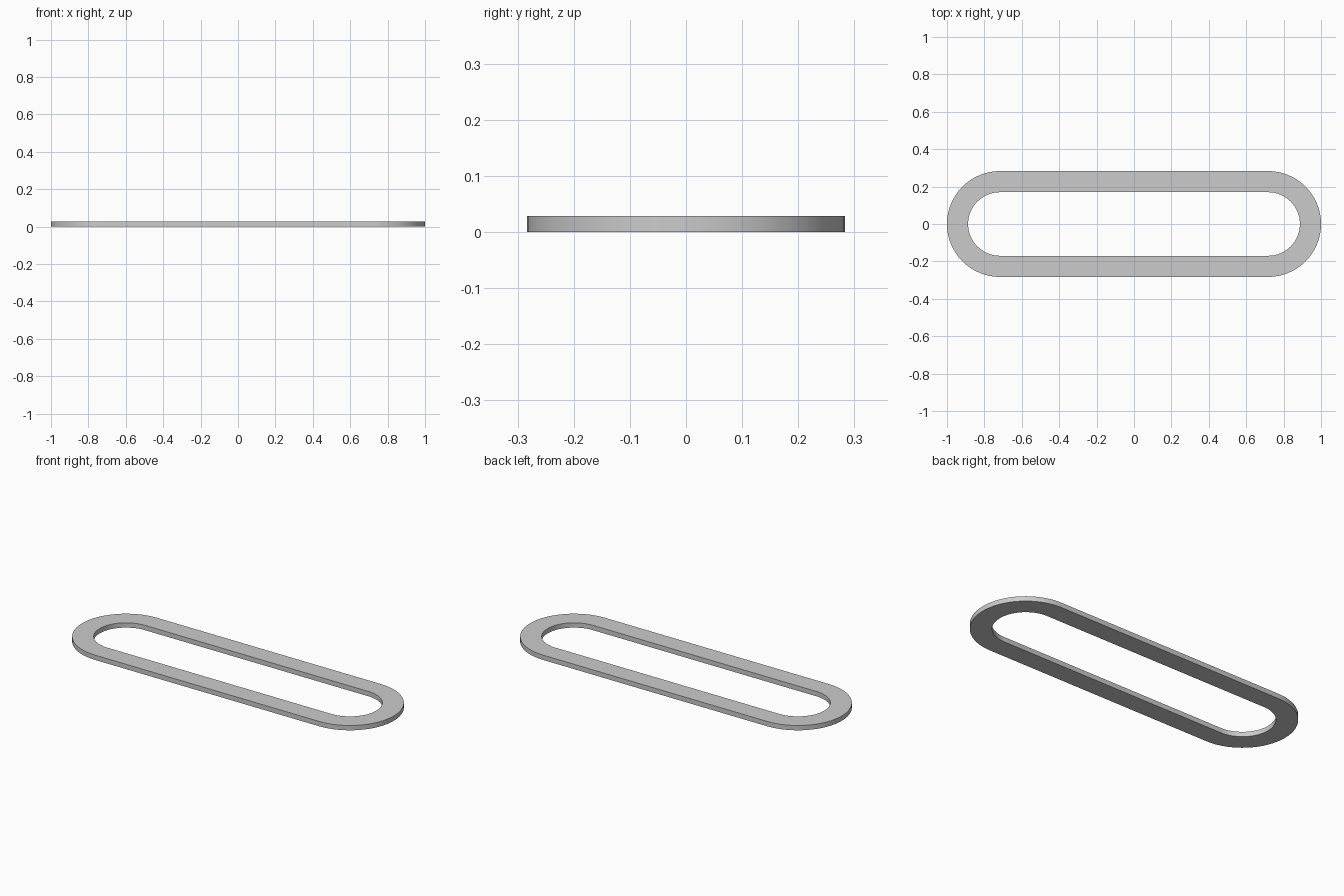
import bpy, bmesh
from math import pi, cos, sin, radians

if "Cube" in bpy.data.objects:
    bpy.data.objects.remove(bpy.data.objects["Cube"])

HALF = 0.717      # x of the end arc centres
OUTER, INNER = 0.283, 0.17
HEIGHT = 0.028
SEG = 32          # segments per half circle


def stadium(bm, radius, z):
    """Loop of verts: two half circles joined by straight sides."""
    verts = []
    for side in (1, -1):
        for i in range(SEG + 1):
            a = -pi / 2 + pi * i / SEG
            verts.append(bm.verts.new((side * (HALF + radius * cos(a)),
                                       side * radius * sin(a), z)))
    return verts


# Flat slotted ring: four loops bridged all the way round
bm = bmesh.new()
loops = [stadium(bm, r, z) for r, z in
         ((OUTER, 0), (OUTER, HEIGHT), (INNER, HEIGHT), (INNER, 0))]
n = len(loops[0])
for k in range(4):
    a, b = loops[k], loops[(k + 1) % 4]
    for i in range(n):
        j = (i + 1) % n
        bm.faces.new((a[i], a[j], b[j], b[i]))
bmesh.ops.recalc_face_normals(bm, faces=bm.faces)

mesh = bpy.data.meshes.new("oval_ring")
bm.to_mesh(mesh)
bm.free()
ring = bpy.data.objects.new("oval_ring", mesh)
bpy.context.collection.objects.link(ring)

# Smooth rounded walls, sharp rims
bpy.context.view_layer.objects.active = ring
ring.select_set(True)
bpy.ops.object.shade_smooth_by_angle(angle=radians(30))
